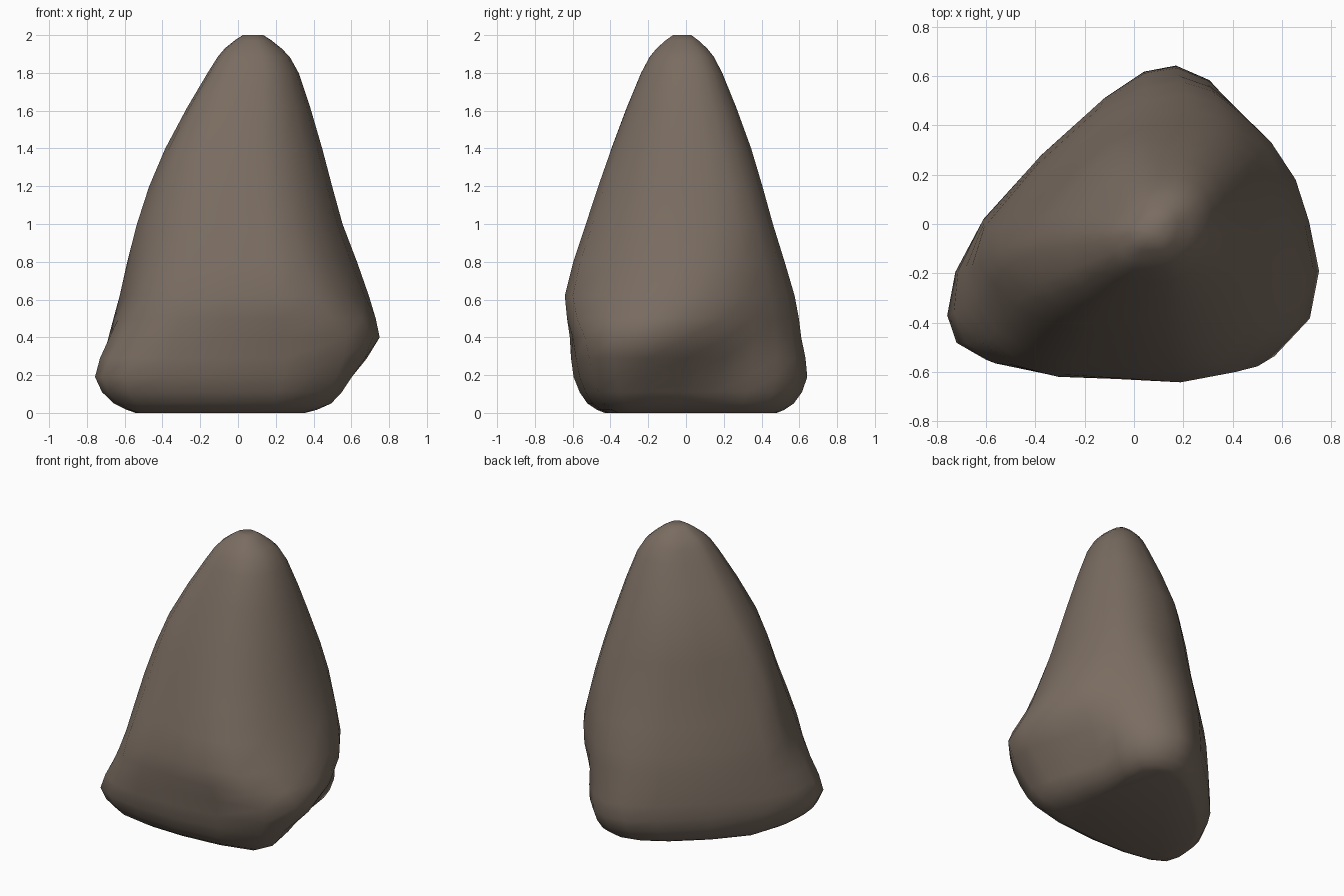
import bpy, bmesh, math
from mathutils import Vector

if "Cube" in bpy.data.objects:
    bpy.data.objects.remove(bpy.data.objects["Cube"])

# Main cross-sections, counter-clockwise from the left tip: height, then outline corners (x, y)
SECTIONS = [
    (0.00, [(-.53, -.31), (-.46, -.40), (-.1, -.43), (.35, -.36), (.30, -.16),
            (.27, .10), (.27, .41), (.12, .48), (-.13, .37), (-.50, .0)]),
    (0.19, [(-.757, -.37), (-.60, -.55), (-.1, -.595), (.52, -.49), (.59, -.21),
            (.45, .17), (.41, .47), (.17, .642), (-.12, .51), (-.61, .02)]),
    (0.40, [(-.68, -.34), (-.51, -.57), (-.1, -.615), (.57, -.535), (.75, -.19),
            (.58, .22), (.41, .47), (.18, .61), (-.13, .49), (-.61, .0)]),
    (0.62, [(-.59, -.29), (-.46, -.56), (-.05, -.625), (.41, -.60), (.67, -.20),
            (.655, .18), (.43, .45), (.20, .575), (-.14, .45), (-.59, -.02)]),
    (1.00, [(-.535, -.19), (-.38, -.455), (-.02, -.52), (.29, -.495), (.525, -.20),
            (.54, .15), (.44, .365), (.22, .46), (-.12, .365), (-.47, .0)]),
    (1.40, [(-.385, -.11), (-.30, -.34), (.0, -.395), (.24, -.36), (.42, -.15),
            (.44, .10), (.37, .26), (.20, .345), (-.08, .30), (-.32, .05)]),
]


def scaled(pts, z, s, centre, target):
    """Ring at height z: an outline shrunk about a centre, moved to target."""
    return [Vector((target[0] + (x - centre[0]) * s, target[1] + (y - centre[1]) * s, z))
            for x, y in pts]


def mid(a, b, c, d):
    """Midpoint of a Catmull-Rom span between b and c."""
    return (b + c) * 0.5625 - (a + d) * 0.0625


rings = [[Vector((x, y, z)) for x, y in pts] for z, pts in SECTIONS]

# Rounded foot between the base and the widest low section
foot = [a.lerp(b, 0.56) for a, b in zip(rings[0], rings[1])]
for p in foot:
    p.z = 0.05
rings.insert(1, foot)

# Peak: the highest section shrunk towards the tip
rings += [scaled(SECTIONS[-1][1], z, s, (.03, -.02), (.08, -.02))
          for z, s in ((1.80, .58), (1.93, .36), (2.0, .13))]

# Refine around each ring
fine = []
for r in rings:
    n = len(r)
    row = []
    for i in range(n):
        row += [r[i], mid(r[i - 1], r[i], r[(i + 1) % n], r[(i + 2) % n])]
    fine.append(row)

# Refine along the height
levels = []
last = len(fine) - 1
for k in range(last):
    quad = (fine[max(k - 1, 0)], fine[k], fine[k + 1], fine[min(k + 2, last)])
    levels += [fine[k], [mid(*p) for p in zip(*quad)]]
levels.append(fine[last])

# Skin the rings into one closed boulder
bm = bmesh.new()
verts = [[bm.verts.new(p) for p in row] for row in levels]
n = len(verts[0])
for a, b in zip(verts, verts[1:]):
    for i in range(n):
        j = (i + 1) % n
        bm.faces.new((a[i], a[j], b[j], b[i]))
bm.faces.new(list(reversed(verts[0])))
bm.faces.new(verts[-1])
bmesh.ops.recalc_face_normals(bm, faces=bm.faces)
mesh = bpy.data.meshes.new("boulder")
bm.to_mesh(mesh)
bm.free()

boulder = bpy.data.objects.new("boulder", mesh)
bpy.context.collection.objects.link(boulder)

stone = bpy.data.materials.new("brown stone")
stone.diffuse_color = (0.195, 0.152, 0.12, 1)
stone.use_nodes = True
stone.node_tree.nodes["Principled BSDF"].inputs["Base Color"].default_value = stone.diffuse_color
mesh.materials.append(stone)

bpy.context.view_layer.objects.active = boulder
boulder.select_set(True)
bpy.ops.object.shade_smooth_by_angle(angle=math.radians(55))
